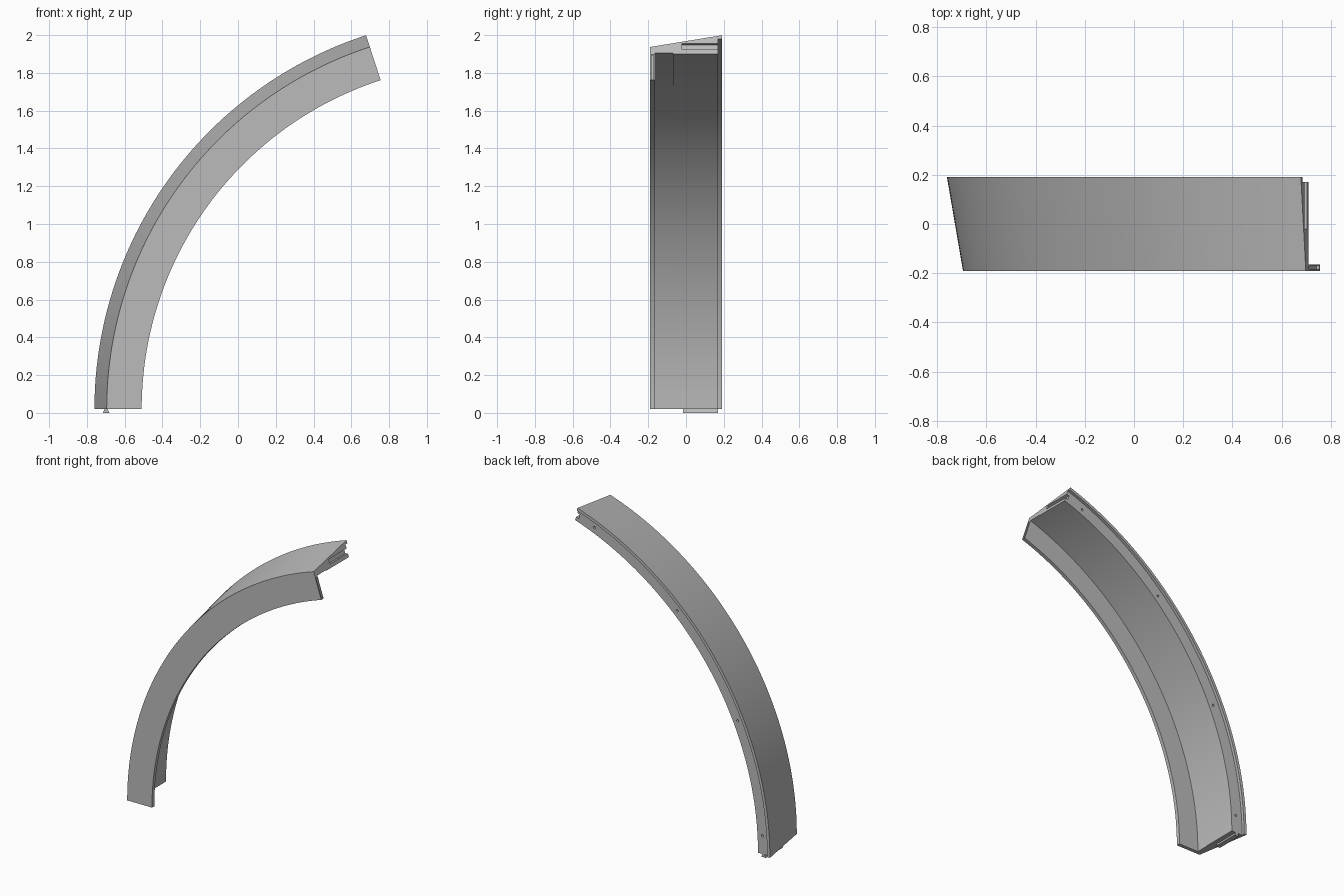
import bpy, bmesh, math
from mathutils import Vector

if "Cube" in bpy.data.objects:
    bpy.data.objects.remove(bpy.data.objects["Cube"])

CX, CZ = 1.321, 0.02          # arc centre
SWEEP = math.radians(72)
STEPS = 60

grey = bpy.data.materials.new("grey")
grey.diffuse_color = (0.5, 0.5, 0.5, 1)
grey.use_nodes = True
grey.node_tree.nodes["Principled BSDF"].inputs["Base Color"].default_value = grey.diffuse_color


def place(r, y, t, a):
    """Radius, depth, offset along the arc tangent, arc angle -> position."""
    return Vector((CX - r * math.cos(a) + t * math.sin(a), y,
                   CZ + r * math.sin(a) + t * math.cos(a)))


def loft(name, rings):
    """Solid through a row of matching closed rings."""
    bm = bmesh.new()
    rows = [[bm.verts.new(p) for p in ring] for ring in rings]
    n = len(rows[0])
    for lo, hi in zip(rows, rows[1:]):
        for i in range(n):
            j = (i + 1) % n
            bm.faces.new((lo[i], lo[j], hi[j], hi[i]))
    bm.faces.new(rows[0])
    bm.faces.new(rows[-1])
    bmesh.ops.recalc_face_normals(bm, faces=bm.faces[:])
    me = bpy.data.meshes.new(name)
    bm.to_mesh(me)
    bm.free()
    me.materials.append(grey)
    ob = bpy.data.objects.new(name, me)
    bpy.context.collection.objects.link(ob)
    return ob


def block(name, r0, r1, y0, y1, t0, t1, a, flare=0.0):
    """Block set against a section of the arc, flared at its t0 end."""
    def ring(t, f):
        return [place(r, y, t, a) for r, y in
                ((r0 - f, y0), (r1 + f, y0), (r1 + f, y1), (r0 - f, y1))]
    return loft(name, [ring(t0, flare), ring(t1, 0)])


def cut(target, cutter):
    cutter.hide_render = True
    mod = target.modifiers.new("cut", 'BOOLEAN')
    mod.operation, mod.solver, mod.object = 'DIFFERENCE', 'EXACT', cutter
    bpy.context.view_layer.objects.active = target
    bpy.ops.object.modifier_apply(modifier=mod.name)
    bpy.data.objects.remove(cutter)


# Arched body: sloping top with rear lip, inner step, hanging front plate
profile = [(2.081, 0.19), (2.016, -0.19), (1.831, -0.19), (1.831, -0.165),
           (1.982, -0.165), (1.982, -0.07), (1.978, -0.07), (1.978, 0.17),
           (2.061, 0.17), (2.061, 0.19)]
arch = loft("arch_body", [[place(r, y, 0, SWEEP * i / STEPS) for r, y in profile]
                          for i in range(STEPS + 1)])

# Joint slot and front plate groove in the upper end
cut(arch, block("slot_cutter", 2.003, 2.034, -0.02, 0.18, -0.02, 0.02, SWEEP))
cut(arch, block("groove_cutter", 1.835, 1.975, -0.183, -0.171, -0.012, 0.02, SWEEP))

# Screw holes along the rear face
for deg in (3.5, 25, 47, 68):
    a = math.radians(deg)
    rings = []
    for y in (0.15, 0.18):
        rings.append([place(2.015 + 0.008 * math.cos(k * math.tau / 12), y,
                            0.008 * math.sin(k * math.tau / 12), a) for k in range(12)])
    cut(arch, loft("hole_cutter", rings))

# Dovetail tongue under the lower end
block("joint_tongue", 2.011, 2.027, -0.015, 0.17, -0.02, 0.001, 0, 0.009)

# Smooth the curved surfaces, keep the profile edges crisp
bpy.ops.object.select_all(action='DESELECT')
arch.select_set(True)
bpy.context.view_layer.objects.active = arch
bpy.ops.object.shade_smooth_by_angle(angle=math.radians(20))
